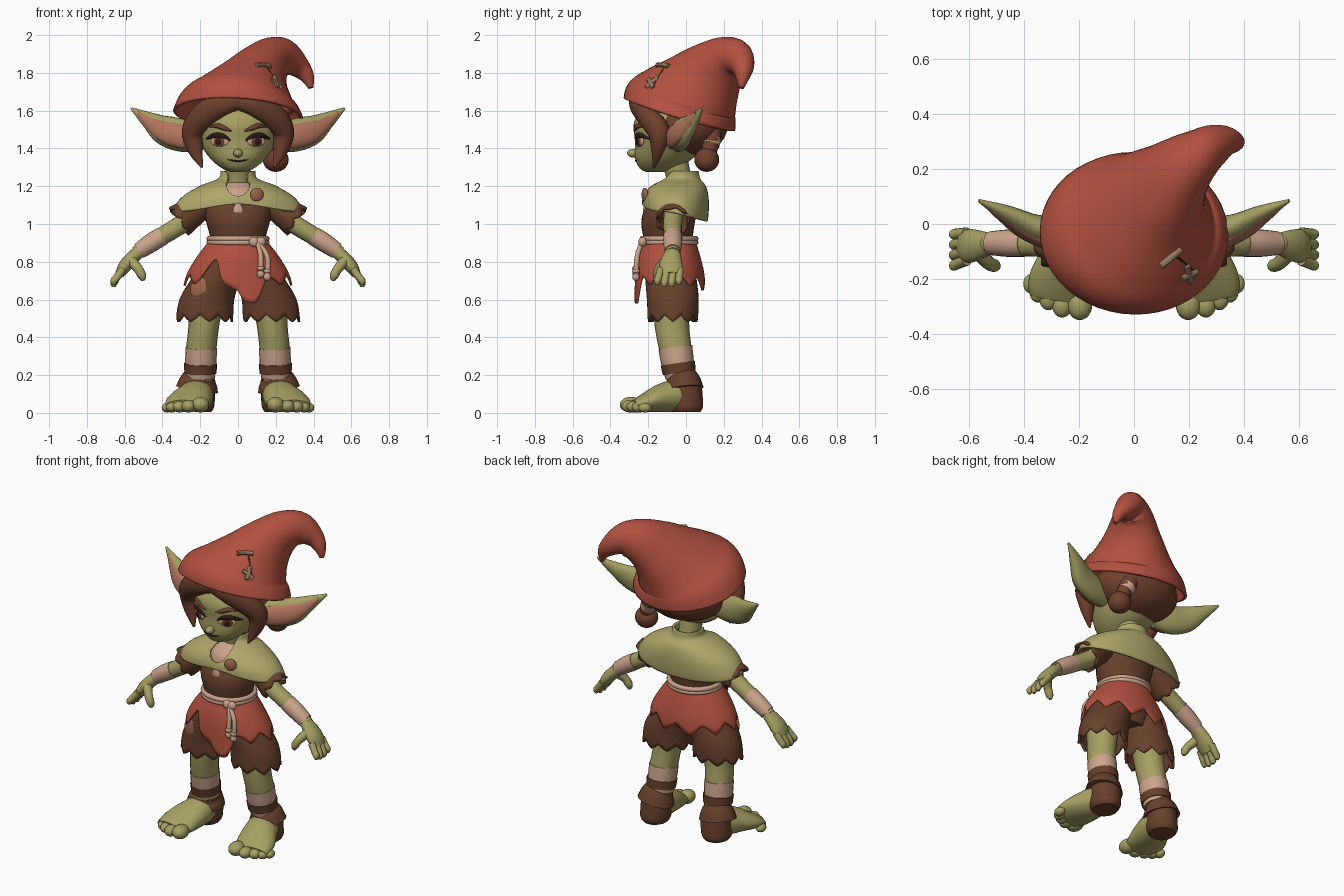
import bpy, bmesh, math
from mathutils import Vector, Matrix, Euler
from mathutils.bvhtree import BVHTree

cube = bpy.data.objects.get("Cube")
if cube:
    bpy.data.objects.remove(cube, do_unlink=True)

X, Y = Vector((1, 0, 0)), Vector((0, 1, 0))
UP, DOWN = Vector((0, 0, 1)), Vector((0, 0, -1))
made = []


def material(name, r, g, b):
    m = bpy.data.materials.new(name)
    m.use_nodes = True
    m.diffuse_color = (r, g, b, 1)
    m.node_tree.nodes["Principled BSDF"].inputs["Base Color"].default_value = (r, g, b, 1)
    return m


skin = material("green skin", .38, .35, .125)
red = material("red cloth", .45, .083, .05)
brown = material("brown cloth", .138, .052, .025)
hair = material("hair brown", .165, .053, .027)
peach = material("peach bandage", .6, .37, .26)
olive = material("olive cape", .43, .385, .145)
pink = material("inner ear pink", .45, .18, .11)
dark = material("dark line", .025, .01, .008)
wood = material("button wood", .34, .13, .075)
thread = material("stitch thread", .3, .19, .11)


def finish(name, bm, mat, thick=0):
    bmesh.ops.recalc_face_normals(bm, faces=bm.faces)
    me = bpy.data.meshes.new(name)
    bm.to_mesh(me)
    bm.free()
    me.materials.append(mat)
    ob = bpy.data.objects.new(name, me)
    bpy.context.collection.objects.link(ob)
    if thick:
        mod = ob.modifiers.new("Thickness", 'SOLIDIFY')
        mod.thickness, mod.offset = thick, 0
    made.append(ob)
    return ob


def sample(rings, t):
    """Smooth curve through the rings, t from 0 to 1."""
    n = len(rings) - 1
    f = min(max(t, 0), 1) * n
    i = min(int(f), n - 1)
    f -= i
    pick = [rings[min(max(k, 0), n)] for k in range(i - 1, i + 3)]
    return [b + f / 2 * (c - a + f * (2 * a - 5 * b + 4 * c - d + f * (3 * (b - c) + d - a)))
            for a, b, c, d in zip(*pick)]


def loft(name, rings, mat, segs=20, ref=X, steps=4, thick=0, start=None, end=None, axis=None, reach=math.inf):
    """Skin oval rings (x, y, z, radius[, radius]); start and end trim per angle, axis steers the tilt."""
    rings = [r if len(r) > 4 else (*r, r[-1]) for r in rings]
    rows = steps * (len(rings) - 1)
    bm = bmesh.new()
    grid = []
    for i in range(rows + 1):
        row = []
        for j in range(segs):
            a = math.tau * j / segs
            lo = start(a) if start else 0
            hi = end(a) if end else 1
            t = lo + (hi - lo) * i / rows
            x, y, z, ru, rv = sample(rings, t)
            tan = (Vector(sample(rings, t + .02)[:3]) - Vector(sample(rings, t - .02)[:3])).normalized()
            if axis:
                tan = tan.lerp(axis.normalized(), max(0, 1 - t / reach))
            v = tan.cross(ref).normalized()
            u = v.cross(tan).normalized()
            row.append(bm.verts.new(Vector((x, y, z)) + u * max(ru, .001) * math.cos(a)
                                    + v * max(rv, .001) * math.sin(a)))
        grid.append(row)
    for low, high in zip(grid, grid[1:]):
        for j in range(segs):
            k = (j + 1) % segs
            bm.faces.new((low[j], low[k], high[k], high[j]))
    if not thick:
        bm.faces.new(grid[0])
        bm.faces.new(grid[-1])
    return finish(name, bm, mat, thick)


def ball(name, loc, size, mat, turn=0):
    bm = bmesh.new()
    mtx = Matrix.LocRotScale(Vector(loc), Euler((0, 0, turn)), Vector(size))
    bmesh.ops.create_uvsphere(bm, u_segments=24, v_segments=14, radius=1, matrix=mtx)
    return finish(name, bm, mat)


def sides():
    return (("left", 1), ("right", -1))


def both(name, rings, mat, **kw):
    for side, s in sides():
        loft(f"{side}_{name}", [(r[0] * s, *r[1:]) for r in rings], mat, **kw)


def saw(a, n):
    return abs((a * n / math.tau) % 1 * 2 - 1)


def bump(a, centre, width):
    return math.exp(-((a - centre) / width) ** 2)


def surface(ob):
    me = ob.data
    return BVHTree.FromPolygons([v.co for v in me.vertices], [p.vertices[:] for p in me.polygons])


# Head, neck and nose
head = loft("head", [(0, -.16, 1.275, .035, .05), (0, -.15, 1.295, .085, .095), (0, -.115, 1.35, .15, .155),
                     (0, -.08, 1.44, .205, .19), (0, -.08, 1.54, .21, .195), (0, -.06, 1.65, .16, .15)],
            skin, 40, axis=UP)
face = surface(head)
loft("neck", [(0, -.03, 1.1, .09), (0, -.03, 1.2, .065), (0, -.06, 1.34, .07)], skin)
ball("nose", (0, -.28, 1.375), (.025, .032, .023), skin)


def on_face(x, z):
    return face.ray_cast(Vector((x, -2, z)), Y)[0]


def face_line(name, pts, r, mat):
    loft(name, [(*on_face(x, z), w * r) for (x, z), w in zip(pts, (.3, 1, 1, .3))], mat, 8, ref=Y)


# Eyes, brows and mouth
for side, s in sides():
    spot = on_face(.098 * s, 1.437)
    out = Vector((.44 * s, -.9, 0))
    for part, r, h, push, mat in (("eye", .052, .027, 0, peach), ("iris", .031, .028, .005, hair),
                                  ("pupil", .018, .019, .009, dark)):
        ball(f"{side}_{part}", spot + out * push, (r, .009, h), mat, .45 * s)
    face_line(f"{side}_lash", [(x * s, z) for x, z in ((.04, 1.442), (.08, 1.466), (.125, 1.468), (.168, 1.45))],
              .014, dark)
    face_line(f"{side}_brow", [(x * s, z) for x, z in ((.035, 1.493), (.075, 1.508), (.11, 1.52), (.15, 1.515))],
              .013, hair)
face_line("mouth", [(-.055, 1.342), (-.02, 1.335), (.02, 1.335), (.055, 1.342)], .005, dark)

# Ears with pink insides
ear = [(.18, -.05, 1.45, .045, .06), (.28, -.035, 1.465, .055, .085), (.385, -.005, 1.495, .046, .08),
       (.47, .04, 1.548, .03, .046), (.565, .085, 1.612, .006, .006)]
both("ear", ear, skin, ref=Y)
both("inner_ear", [(x, y - a * .65, z - .006, a * .6, b * .74) for x, y, z, a, b in ear[:-1]]
     + [(.53, .053, 1.59, .004, .006)], pink, ref=Y)

# Hair, side locks and tied bun
ball("back_hair", (0, .015, 1.52), (.265, .205, .16), hair)
both("front_lock", [(-.015, -.255, 1.66, .04, .05), (.09, -.258, 1.635, .042, .064), (.185, -.205, 1.572, .055, .068),
                    (.238, -.145, 1.49, .06, .06), (.225, -.15, 1.39, .035, .04), (.19, -.17, 1.3, .006, .006)],
     hair, ref=Y)
loft("ponytail", [(.13, .13, 1.5, .06), (.17, .135, 1.44, .045), (.2, .11, 1.35, .04)], hair)
loft("hair_tie", [(.158, .137, 1.45, .05), (.178, .13, 1.415, .046)], peach)
ball("hair_bun", (.2, .11, 1.34), (.068, .066, .064), hair)

# Drooping pointed hat
hat = loft("hat", [(0, -.035, 1.58, .337, .3), (0, -.025, 1.645, .305, .292), (.03, .013, 1.693, .25, .262),
                   (.07, .074, 1.757, .187, .213), (.12, .14, 1.825, .138, .166), (.183, .212, 1.878, .105, .122),
                   (.255, .268, 1.883, .08, .09), (.32, .3, 1.835, .053, .055), (.366, .3, 1.78, .03, .03),
                   (.385, .293, 1.722, .006, .006)], red, 48, thick=.016, axis=Vector((.06, .3, 1)), reach=.85)
hat_skin = surface(hat)


def stitch(name, x, y, dx, dy, r, mat):
    pts = [hat_skin.ray_cast(Vector((x + dx * k, y + dy * k, 3)), DOWN)[0] for k in (-1, 0, 1)]
    loft(name, [(*(p + Vector((0, -.5, .8)) * r), r) for p in pts], mat, 8, ref=Vector((.3, .2, 1)))


stitch("upper_stitch", .135, -.115, .036, .03, .014, thread)
stitch("lower_stitch_a", .2, -.18, .028, .012, .013, thread)
stitch("lower_stitch_b", .2, -.175, -.008, .03, .013, thread)
stitch("hat_seam", .185, -.14, .03, -.025, .006, dark)

# Shirt, chest, cape and button
loft("shirt", [(0, -.09, .86, .155, .138), (0, -.095, .93, .148, .132), (0, -.095, 1.01, .168, .142),
               (0, -.08, 1.08, .175, .138), (0, -.06, 1.15, .15, .1)], brown, 32, axis=UP)
loft("chest_wrap", [(0, -.07, 1.1, .13, .12), (0, -.06, 1.17, .115, .11), (0, -.035, 1.22, .07, .07)], peach, axis=UP)
ball("chest_patch", (.0, -.217, 1.065), (.028, .01, .045), peach)
loft("cape", [(0, -.02, 1.28, .085, .08), (0, -.025, 1.235, .1, .095), (0, -.045, 1.195, .2, .145),
              (0, -.055, 1.135, .295, .168), (0, -.055, 1.06, .345, .168), (0, -.05, 1, .345, .155)], olive, 64, steps=5,
     thick=.014, start=lambda a: .57 * max(0, math.sin(a)) ** 7, axis=DOWN,
     end=lambda a: .81 - .13 * math.sin(a) + .05 * math.sin(2 * a) ** 2 * (math.sin(a) > 0))
ball("cape_button", (.1, -.218, 1.155), (.037, .014, .037), wood, .3)

# Arms, ragged sleeves and wrist wraps
both("arm", [(.18, -.06, 1.09, .055), (.29, -.07, 1.005, .05), (.41, -.07, .93, .047), (.54, -.07, .845, .036)],
     skin, ref=Y)
both("sleeve", [(.17, -.06, 1.11, .06), (.24, -.065, 1.065, .073), (.318, -.07, 1.01, .086)], brown, segs=48, ref=Y,
     thick=.012, end=lambda a: .85 + .15 * saw(a, 7))
both("wrist_wrap", [(.4, -.07, .937, .05), (.46, -.07, .9, .05), (.525, -.07, .856, .043)], peach, ref=Y)

# Hands
both("palm", [(.52, -.07, .856, .036, .034), (.56, -.075, .82, .052, .036), (.6, -.08, .775, .062, .035),
              (.628, -.08, .732, .052, .024)], skin, ref=Y)
for k in range(4):
    y = -.033 - .033 * k
    tip = .66 + .012 * abs(k - 1.5)
    both(f"finger_{k + 1}", [(.61, y, .76, .021), (.643, y * 1.1, .715, .02), (.657, y * 1.15, tip + .02, .019),
                             (.656, y * 1.15, tip, .009)], skin, segs=12, ref=Y)
both("thumb", [(.57, -.1, .81, .03), (.53, -.142, .765, .025), (.508, -.152, .725, .023), (.503, -.15, .7, .01)],
     skin, segs=12, ref=Y)

# Ragged red skirt
loft("skirt", [(0, -.09, .905, .15, .136), (0, -.09, .82, .215, .162), (0, -.085, .72, .27, .178),
               (0, -.085, .58, .3, .183)], red, 96, thick=.012, axis=DOWN,
     end=lambda a: .62 + .15 * saw(a, 10) + .28 * bump(a, 1.4, .32) - .3 * bump(a, 2.1, .19)
     + .07 * bump(a, 4.7, .8))

# Rope belt with knot and tails
for k, z in enumerate((.922, .902)):
    bpy.ops.mesh.primitive_torus_add(location=(0, -.09, z), major_radius=1, minor_radius=.1,
                                     major_segments=40, minor_segments=10)
    belt = bpy.context.object
    belt.name, belt.scale = f"rope_belt_{k + 1}", (.152, .142, .15)
    belt.data.materials.append(peach)
    made.append(belt)
for k, (x, end) in enumerate(((.12, .735), (.155, .72))):
    ball(f"belt_knot_{k + 1}", (.085 + .035 * k, -.23, .905), (.027, .022, .027), peach)
    loft(f"rope_tail_{k + 1}", [(.105, -.235, .9, .013), (x, -.258, .83, .014), (x, -.265, end, .015)], peach, 10)
    ball(f"tail_knot_{k + 1}", (x, -.265, end + .03), (.02, .02, .014), peach)
    ball(f"tail_end_{k + 1}", (x, -.265, end), (.02, .019, .022), peach)

# Ragged shorts with a sewn patch
loft("shorts_seat", [(0, -.08, .88, .145, .125), (0, -.075, .76, .18, .13), (0, -.07, .65, .13, .1)], brown, 32, axis=DOWN)
both("shorts_leg", [(.075, -.085, .86, .075, .115), (.115, -.08, .72, .118, .128), (.165, -.07, .6, .138, .13),
                    (.178, -.07, .482, .145, .125)], brown, segs=72, thick=.014, axis=DOWN,
     end=lambda a: .87 + .13 * saw(a, 9))
ball("shorts_patch", (-.195, -.19, .655), (.06, .014, .062), wood, -.25)

# Legs with wraps and straps
leg = [(.16, -.08, .66, .1), (.18, -.075, .47, .082, .092), (.195, -.055, .33, .08, .086), (.2, -.03, .2, .072, .072),
       (.205, -.01, .08, .07, .07)]
both("leg", leg, skin, axis=DOWN)
both("shin_wrap", [(.194, -.056, .345, .083, .09), (.197, -.045, .27, .083, .087), (.2, -.03, .19, .078, .078)], peach)
both("shin_strap", [(.198, -.043, .262, .088, .092), (.199, -.036, .212, .085, .087)], brown)

# Heel shoes with a flared cuff
both("shoe_cuff", [(.2, -.025, .2, .08, .078), (.21, -.015, .165, .1, .093), (.217, -.01, .125, .112, .104)], brown)
both("shoe_heel", [(.21, -.005, .15, .09, .088), (.212, -.003, .08, .09, .092), (.215, -.003, .03, .088, .092),
                   (.215, -.003, .004, .072, .078)], brown, axis=DOWN)

# Bare feet with toes
both("foot", [(.2, .06, .05, .05, .045), (.213, -.03, .09, .085, .084), (.236, -.12, .08, .104, .078),
              (.267, -.21, .055, .117, .053), (.276, -.27, .036, .104, .034)], skin)
toes = ((.198, -.293, .046), (.262, -.295, .037), (.312, -.272, .034), (.35, -.248, .031), (.376, -.218, .028))
for k, (x, y, r) in enumerate(toes):
    for side, s in sides():
        ball(f"{side}_toe_{k + 1}", (x * s, y, r * .9 + .002), (r, r * 1.25, r * .9), skin)

bpy.ops.object.select_all(action='DESELECT')
for ob in made:
    ob.select_set(True)
bpy.context.view_layer.objects.active = made[0]
bpy.ops.object.shade_smooth_by_angle(angle=math.radians(45))
